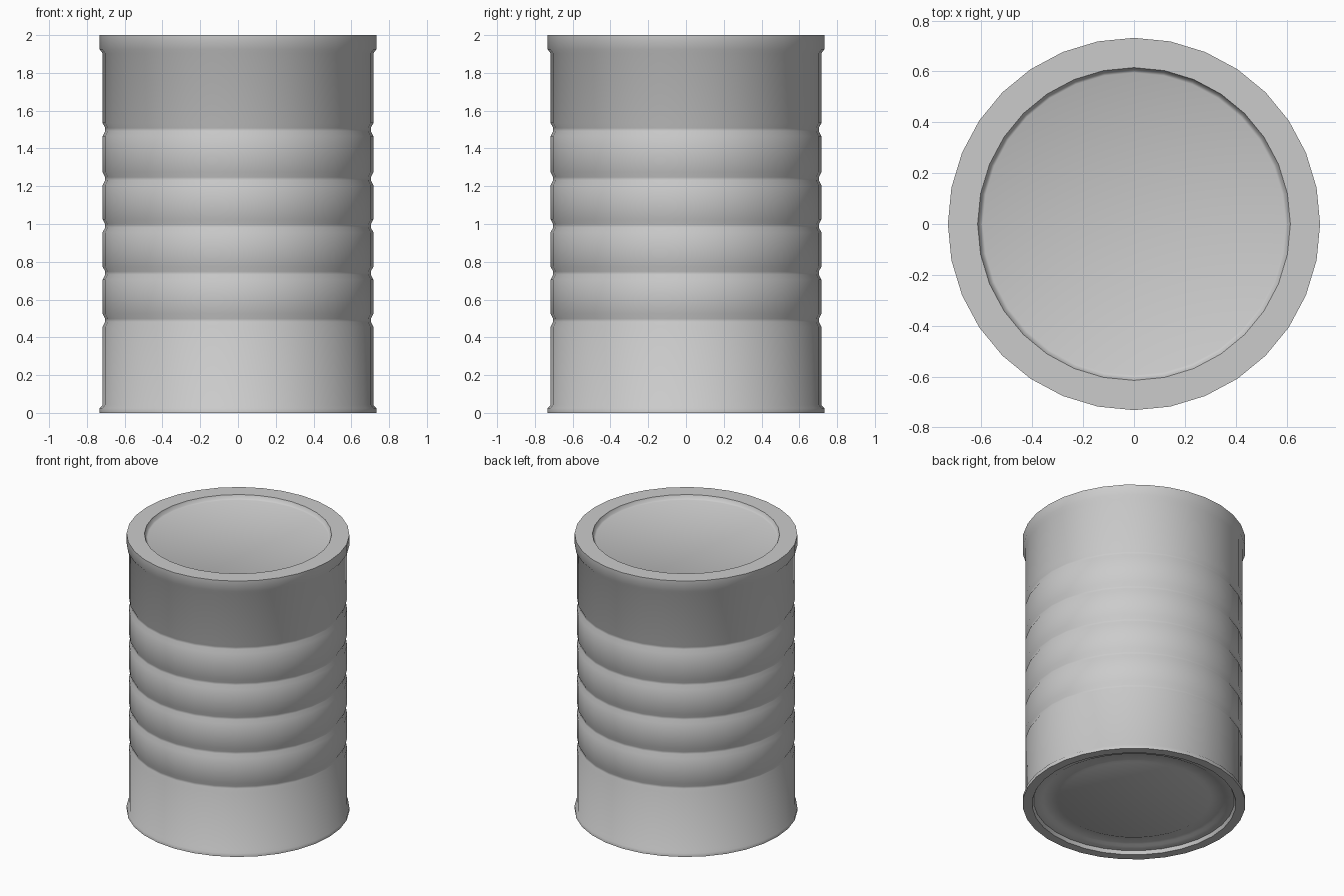
import bpy
import bmesh
from math import cos, sin, pi, radians

cube = bpy.data.objects.get("Cube")
if cube:
    bpy.data.objects.remove(cube, do_unlink=True)

SIDES = 32
RIM, BODY, GROOVE = 0.732, 0.717, 0.703


def flat_material(name, colour):
    mat = bpy.data.materials.new(name)
    mat.use_nodes = True
    mat.diffuse_color = colour
    mat.node_tree.nodes["Principled BSDF"].inputs["Base Color"].default_value = colour
    return mat


def lathe(name, profile, mat):
    """Turn a profile of (radius, height) points around z and cap both ends."""
    bm = bmesh.new()
    angles = [2 * pi * i / SIDES for i in range(SIDES)]
    rings = [[bm.verts.new((r * cos(a), r * sin(a), z)) for a in angles]
             for r, z in profile]
    for low, high in zip(rings, rings[1:]):
        for i in range(SIDES):
            j = (i + 1) % SIDES
            bm.faces.new((low[i], low[j], high[j], high[i]))
    bm.faces.new(list(reversed(rings[0])))
    bm.faces.new(rings[-1])
    bmesh.ops.recalc_face_normals(bm, faces=bm.faces)
    mesh = bpy.data.meshes.new(name)
    bm.to_mesh(mesh)
    bm.free()
    mesh.materials.append(mat)
    obj = bpy.data.objects.new(name, mesh)
    bpy.context.collection.objects.link(obj)
    bpy.ops.object.select_all(action='DESELECT')
    obj.select_set(True)
    bpy.context.view_layer.objects.active = obj
    bpy.ops.object.shade_smooth_by_angle(angle=radians(50))
    return obj


metal = flat_material("grey metal", (0.6, 0.6, 0.6, 1))

# Recessed base with a stepped panel, then the bottom rim
profile = [(0.495, 0.03), (0.51, 0.037), (0.595, 0.037), (0.61, 0.028),
           (0.66, 0.025), (0.67, 0), (RIM, 0), (RIM, 0.025), (BODY, 0.042)]

# Five rolled grooves around the body
for z in (0.49, 0.74, 0.99, 1.24, 1.5):
    profile += [(BODY, z - 0.035), (GROOVE, z - 0.008),
                (GROOVE, z + 0.008), (BODY, z + 0.035)]

# Lid skirt, flat top ring and sunken centre
profile += [(BODY, 1.903), (RIM, 1.925), (RIM, 2), (0.615, 2),
            (0.605, 1.975), (0.595, 1.97)]

lathe("can", profile, metal)
